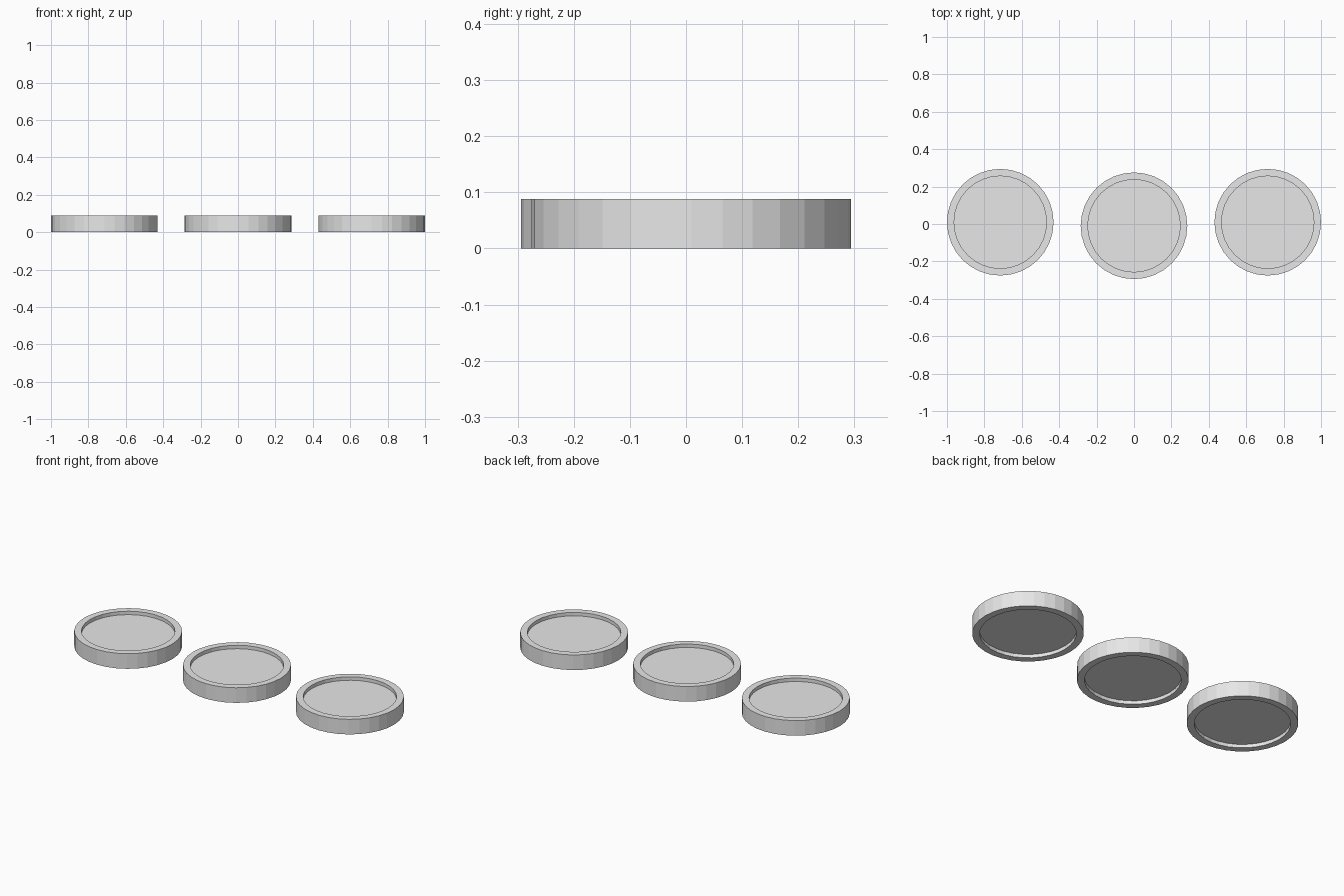
import bpy
import bmesh
from mathutils import Matrix

RADIUS, INNER, HEIGHT, RECESS, SIDES = 0.285, 0.247, 0.088, 0.02, 32

cube = bpy.data.objects.get("Cube")
if cube:
    bpy.data.objects.remove(cube, do_unlink=True)

grey = bpy.data.materials.new("light_grey")
grey.use_nodes = True
grey.diffuse_color = (0.8, 0.8, 0.8, 1)
grey.node_tree.nodes["Principled BSDF"].inputs["Base Color"].default_value = grey.diffuse_color


def make_disc(name, x, y):
    """Flat-shaded disc with a raised rim around a sunken face on both sides."""
    bm = bmesh.new()
    bmesh.ops.create_cone(bm, cap_ends=True, segments=SIDES, radius1=RADIUS, radius2=RADIUS,
                          depth=HEIGHT, matrix=Matrix.Translation((0, 0, HEIGHT / 2)))
    for cap in [f for f in bm.faces if len(f.verts) == SIDES]:
        inward = -cap.normal.z
        # Rim: shrink an inset copy of the cap
        bmesh.ops.inset_individual(bm, faces=[cap], thickness=0)
        scale = INNER / RADIUS
        bmesh.ops.scale(bm, vec=(scale, scale, 1), verts=cap.verts)
        # Recess wall and sunken face
        bmesh.ops.inset_individual(bm, faces=[cap], thickness=0)
        bmesh.ops.translate(bm, vec=(0, 0, inward * RECESS), verts=cap.verts)
    bmesh.ops.recalc_face_normals(bm, faces=bm.faces)
    mesh = bpy.data.meshes.new(name)
    bm.to_mesh(mesh)
    bm.free()
    mesh.materials.append(grey)
    disc = bpy.data.objects.new(name, mesh)
    disc.location = (x, y, 0)
    bpy.context.collection.objects.link(disc)


# Row of three discs, the middle one set slightly forward
make_disc("right_disc", -0.715, 0.0095)
make_disc("middle_disc", 0, -0.0095)
make_disc("left_disc", 0.715, 0.0095)
